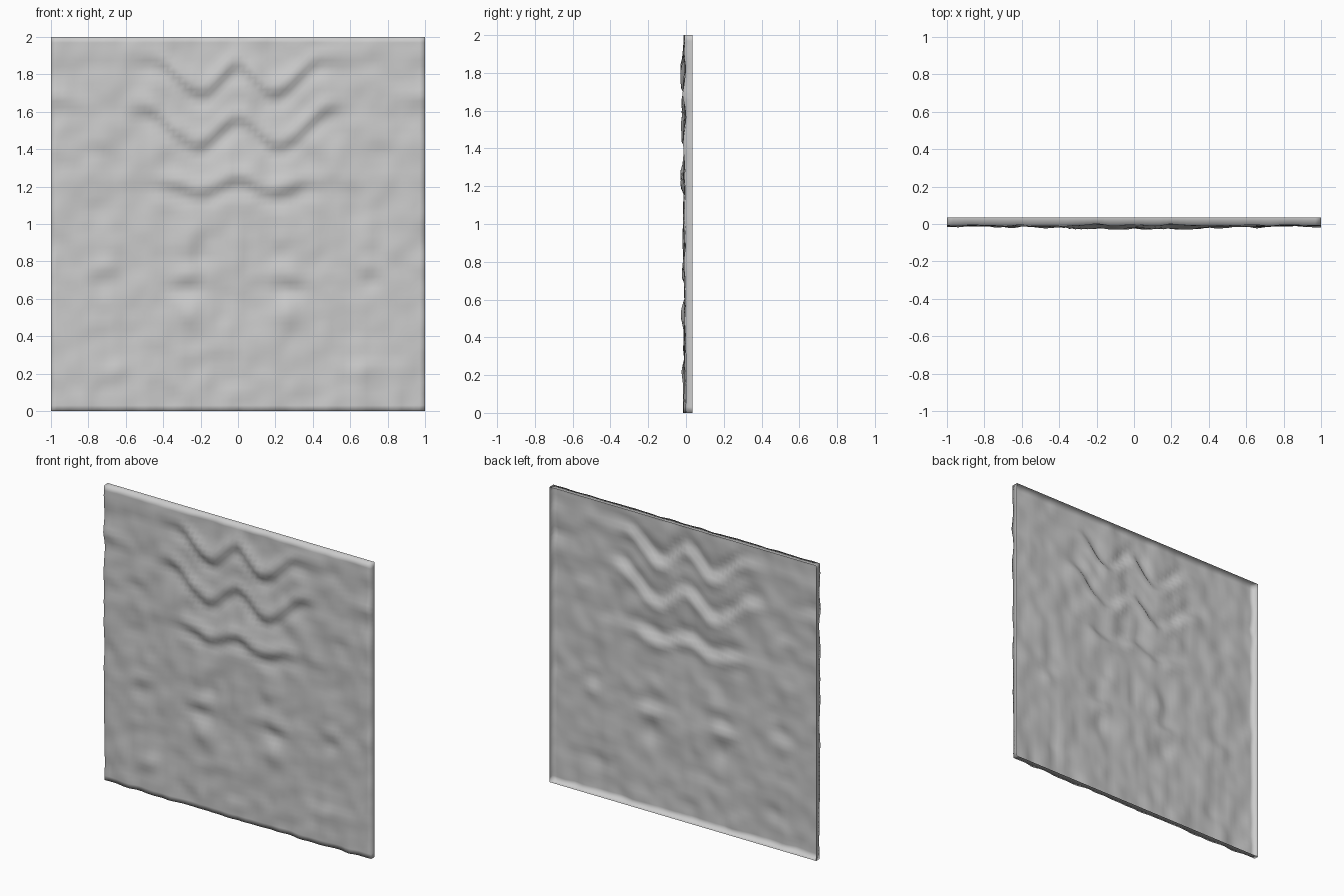
import bpy, bmesh, math
from mathutils import noise, Vector

if "Cube" in bpy.data.objects:
    bpy.data.objects.remove(bpy.data.objects["Cube"])

N = 64            # grid cells per side
BACK = 0.035      # depth of the open back rim
BASE = -0.007     # mean depth of the carved face

# Draped ridges: height at centre, dip, outer rise, position of dip and rise, strength
RIDGES = [(1.84, 1.69, 1.87, 0.19, 0.46, 0.020),
          (1.55, 1.41, 1.61, 0.21, 0.52, 0.018),
          (1.23, 1.16, 1.21, 0.19, 0.40, 0.018)]

# Mirrored knobs and hollows: |x|, z, x radius, z radius, strength
BUMPS = [(0.28, 0.53, 0.07, 0.07, 0.020), (0.28, 0.65, 0.09, 0.04, -0.012),
         (0.27, 0.73, 0.08, 0.05, 0.012), (0.27, 0.93, 0.09, 0.07, 0.012),
         (0.20, 0.83, 0.05, 0.05, -0.010), (0.00, 0.85, 0.04, 0.14, 0.010),
         (0.72, 0.77, 0.07, 0.05, 0.012), (0.72, 0.68, 0.07, 0.04, -0.010),
         (0.73, 1.45, 0.08, 0.06, 0.012), (0.78, 1.38, 0.07, 0.04, -0.010),
         (0.17, 0.33, 0.07, 0.05, 0.009), (0.35, 0.06, 0.06, 0.06, -0.010),
         (0.68, 0.22, 0.08, 0.05, 0.009), (0.96, 1.68, 0.07, 0.04, 0.010)]


def blend(a, b, t):
    t = max(0.0, min(1.0, t))
    return a + (b - a) * (0.5 - 0.5 * math.cos(math.pi * t))


def relief(x, z):
    """Outward height of the carved face."""
    ax, h = abs(x), 0.0
    for mid, dip, rise, xd, xr, amp in RIDGES:
        line = blend(mid, dip, ax / xd) if ax < xd else blend(dip, rise, (ax - xd) / (xr - xd))
        d = z - line
        fade = 1 - blend(0, 0.85, (ax - xr + 0.1) / 0.25)
        step = math.exp(-((d - 0.035) / 0.055) ** 2) - 0.8 * math.exp(-((d + 0.03) / 0.045) ** 2)
        h += amp * fade * step
    for bx, bz, rx, rz, amp in BUMPS:
        h += amp * math.exp(-((ax - bx) / rx) ** 2 - ((z - bz) / rz) ** 2)
    # Weathered surface, stretched into vertical folds on the lower sides
    fold = blend(0, 1, (ax - 0.35) / 0.2) * blend(1, 0, (z - 0.4) / 0.4)
    rough = noise.noise(Vector((ax * 7, z * 6, 3.1))) * (1 - fold)
    rough += noise.noise(Vector((ax * 11, z * 2.2, 8.4))) * fold
    fine = noise.noise(Vector((x * 14, z * 12, 5.7)))
    return h + 0.011 * rough + 0.006 * fine


# Carved face as a grid, with its border drawn straight back to an open rim
bm = bmesh.new()
rows = []
for j in range(N + 1):
    z = 2 * j / N
    row = []
    for i in range(N + 1):
        x = -1 + 2 * i / N
        y = max(-0.030, min(0.018, BASE - relief(x, z)))
        row.append(bm.verts.new((x, y, z)))
    rows.append(row)
for j in range(N):
    for i in range(N):
        bm.faces.new((rows[j][i], rows[j][i + 1], rows[j + 1][i + 1], rows[j + 1][i]))
border = [e for e in bm.edges if e.is_boundary]
rim = bmesh.ops.extrude_edge_only(bm, edges=border)["geom"]
for v in rim:
    if isinstance(v, bmesh.types.BMVert):
        v.co.y = BACK
bmesh.ops.recalc_face_normals(bm, faces=bm.faces)
bm.faces.ensure_lookup_table()
if bm.faces[N * N // 2 + N // 2].normal.y > 0:
    bmesh.ops.reverse_faces(bm, faces=bm.faces)
for f in bm.faces:
    f.smooth = True

mesh = bpy.data.meshes.new("relief_panel")
bm.to_mesh(mesh)
bm.free()
panel = bpy.data.objects.new("relief_panel", mesh)
bpy.context.collection.objects.link(panel)

stone = bpy.data.materials.new("pale grey stone")
stone.diffuse_color = (0.6, 0.6, 0.6, 1)
stone.use_nodes = True
stone.node_tree.nodes["Principled BSDF"].inputs["Base Color"].default_value = stone.diffuse_color
mesh.materials.append(stone)
